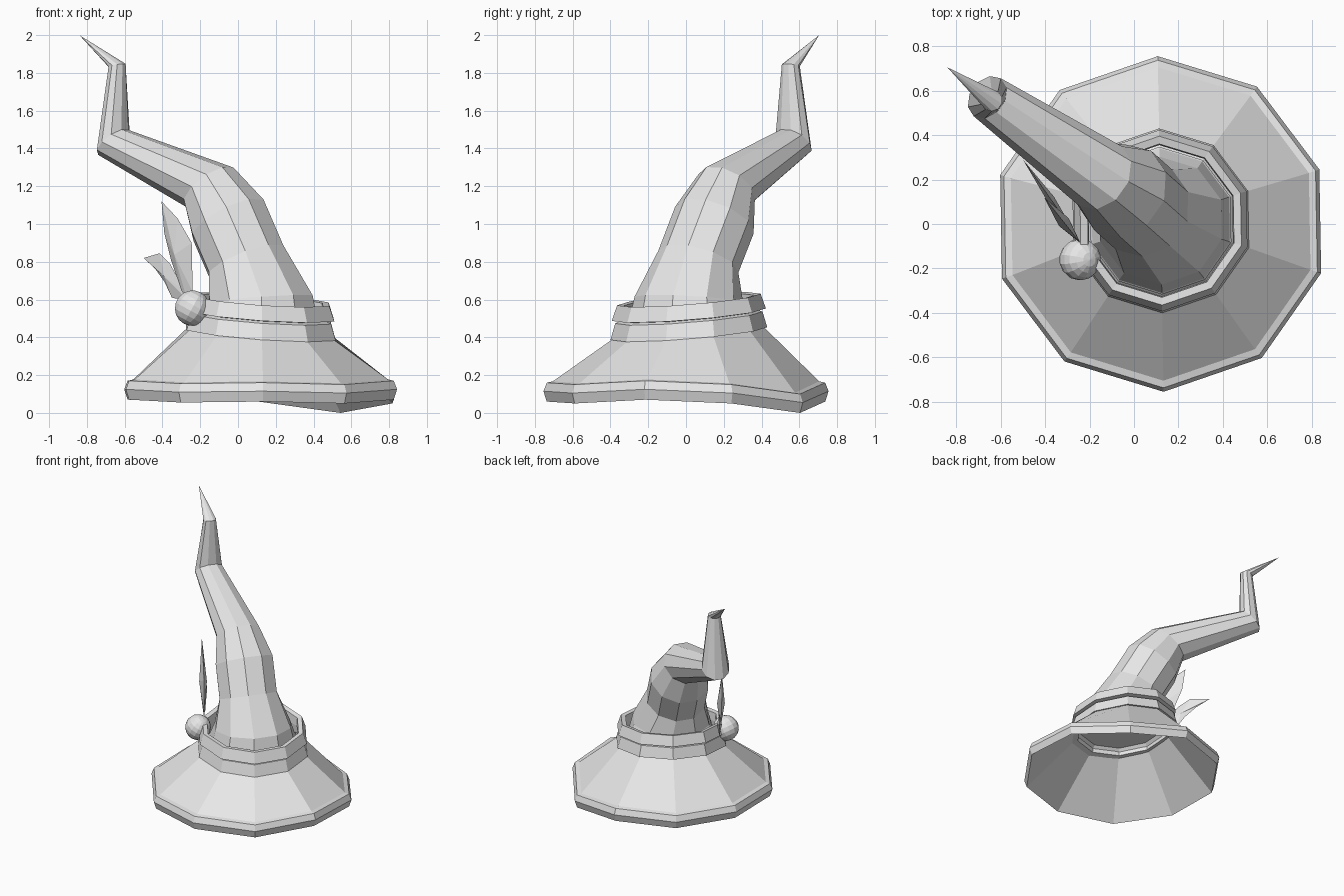
import bpy, bmesh
from math import cos, sin, radians
from mathutils import Vector, Matrix

if "Cube" in bpy.data.objects:
    bpy.data.objects.remove(bpy.data.objects["Cube"])

SIDES = 10
ANGLES = [radians(19 + 36 * i) for i in range(SIDES)]
# height of the wavy brim edge at each corner
WAVE = [.05, 0, .06, .06, .07, .07, .055, .06, .05, .07]

grey = bpy.data.materials.new("light grey")
grey.use_nodes = True
grey.diffuse_color = (.8, .8, .8, 1)
grey.node_tree.nodes["Principled BSDF"].inputs["Base Color"].default_value = (.8, .8, .8, 1)


def finish(bm, name):
    bmesh.ops.recalc_face_normals(bm, faces=bm.faces)
    mesh = bpy.data.meshes.new(name)
    bm.to_mesh(mesh)
    bm.free()
    mesh.materials.append(grey)
    obj = bpy.data.objects.new(name, mesh)
    bpy.context.collection.objects.link(obj)
    return obj


def loft(name, rings, closed=False, tip=None):
    """Skin rings of points; closed joins the ends, a tip gives a capped spike."""
    bm = bmesh.new()
    rows = [[bm.verts.new(p) for p in ring] for ring in rings]
    pairs = list(zip(rows, rows[1:]))
    if closed:
        pairs.append((rows[-1], rows[0]))
    for a, b in pairs:
        for i in range(SIDES):
            j = (i + 1) % SIDES
            bm.faces.new((a[i], a[j], b[j], b[i]))
    if tip:
        bm.faces.new(rows[0])
        apex = bm.verts.new(tip)
        for i in range(SIDES):
            bm.faces.new((rows[-1][i], rows[-1][(i + 1) % SIDES], apex))
    return finish(bm, name)


def brim_ring(r, z):
    return [(.12 + r * cos(a), r * sin(a), z + w) for a, w in zip(ANGLES, WAVE)]


def band_ring(r, z):
    # the band is tipped up towards the back right
    pts = []
    for a in ANGLES:
        x, y = r * cos(a), r * sin(a)
        pts.append((.12 + x, .015 + y, z - .07 * x + .08 * y))
    return pts


def bend_ring(centre, r, tilt):
    # a circle leaning the way the hat droops
    turn = Matrix.Rotation(radians(-tilt), 3, Vector((.6, .8, 0)))
    return [Vector(centre) + turn @ Vector((r * cos(a), r * sin(a), 0)) for a in ANGLES]


# brim in one skin: hollow underside, rolled edge, sloping top
edge_profile = [(.737, 0), (.755, .055), (.737, .1), (.705, .107)]
loft("brim", [band_ring(.325, .48)] + [brim_ring(r, z) for r, z in edge_profile]
     + [band_ring(.385, .435), band_ring(.33, .485)])

# drooping crown, closed at its base
bends = [((.12, .015, .60), .288, 5),
         ((.045, .065, .80), .22, 25),
         ((-.05, .15, 1.02), .22, 32),
         ((-.15, .215, 1.195), .165, 42),
         ((-.66, .57, 1.432), .105, 42),
         ((-.64, .555, 1.84), .048, 10)]
loft("crown", [band_ring(.325, .48)] + [bend_ring(*b) for b in bends], tip=(-.84, .705, 2))

# band with two flared tiers
tiers = [(.35, .43), (.415, .42), (.39, .505), (.365, .515),
         (.408, .52), (.38, .60), (.345, .595), (.34, .53)]
loft("hat_band", [band_ring(r, z) for r, z in tiers], closed=True)

# ball ornament
bm = bmesh.new()
bmesh.ops.create_uvsphere(bm, u_segments=14, v_segments=9, radius=.094,
                          matrix=Matrix.Translation((-.242, -.16, .555)) @ Matrix.Rotation(.5, 4, 'Y'))
finish(bm, "ball")


def leaf(name, outline, slant, thick):
    """Upright leaf in a slanting plane, with a raised middle on each side."""
    bm = bmesh.new()
    pts = [Vector((x, -.15 - slant * (x + .19), z)) for x, z in outline]
    edge = [bm.verts.new(p) for p in pts]
    middle = sum(pts, Vector()) / len(pts)
    normal = Vector((slant, 1, 0)).normalized()
    for side in (-thick, thick):
        peak = bm.verts.new(middle + normal * side)
        for i, v in enumerate(edge):
            bm.faces.new((v, edge[(i + 1) % len(edge)], peak))
    return finish(bm, name)


leaf("tall_leaf", [(-.27, .60), (-.30, .65), (-.355, .81), (-.39, .95), (-.405, 1.12),
                   (-.32, 1.03), (-.245, .90), (-.24, .64)], 1.26, .028)
leaf("short_leaf", [(-.26, .59), (-.35, .61), (-.39, .695), (-.44, .765), (-.5, .82),
                    (-.415, .845), (-.36, .79), (-.285, .65)], 1.42, .018)
